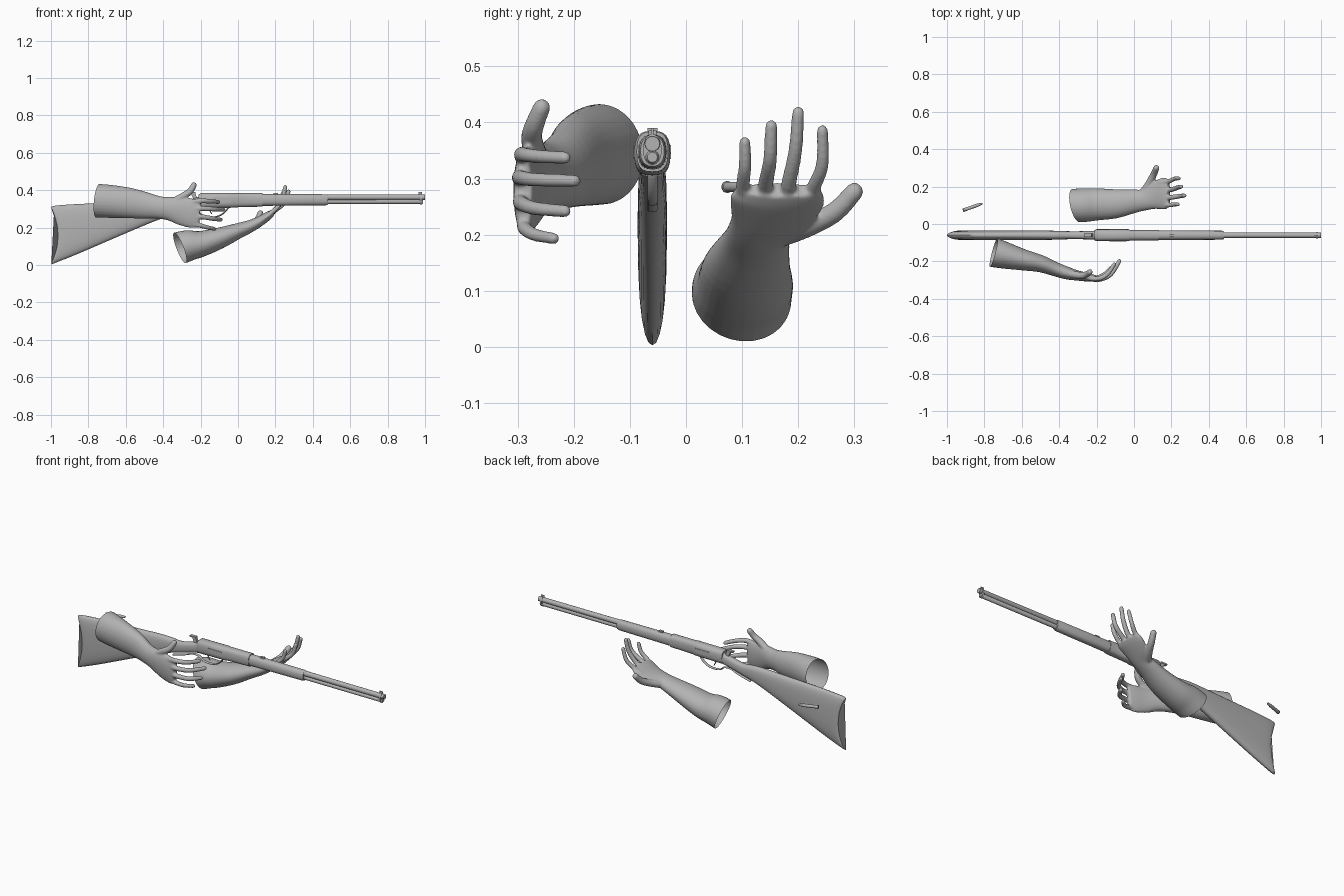
import bpy, bmesh, math
from mathutils import Vector

cube = bpy.data.objects.get("Cube")
if cube:
    bpy.data.objects.remove(cube, do_unlink=True)

GUN_Y = -0.06
grey = bpy.data.materials.new("plain grey")
grey.use_nodes = True
grey.diffuse_color = (0.45, 0.45, 0.45, 1)
bsdf = next(n for n in grey.node_tree.nodes if n.type == 'BSDF_PRINCIPLED')
bsdf.inputs["Base Color"].default_value = (0.45, 0.45, 0.45, 1)
bsdf.inputs["Roughness"].default_value = 0.6


def finish(name, bm, angle=40):
    """Turn a bmesh into a shaded object."""
    bmesh.ops.recalc_face_normals(bm, faces=bm.faces)
    mesh = bpy.data.meshes.new(name)
    bm.to_mesh(mesh)
    bm.free()
    obj = bpy.data.objects.new(name, mesh)
    bpy.context.collection.objects.link(obj)
    mesh.materials.append(grey)
    bpy.ops.object.select_all(action='DESELECT')
    obj.select_set(True)
    bpy.context.view_layer.objects.active = obj
    bpy.ops.object.shade_smooth_by_angle(angle=math.radians(angle))
    return obj


def resample(stations, steps):
    """Catmull-Rom interpolation of tuples."""
    if steps < 2:
        return stations
    out, n = [], len(stations)
    for i in range(n - 1):
        a, b = stations[max(i - 1, 0)], stations[i]
        c, d = stations[i + 1], stations[min(i + 2, n - 1)]
        for s in range(steps):
            t = s / steps
            out.append(tuple(
                q + 0.5 * t * (r - p + t * (2 * p - 5 * q + 4 * r - e + t * (3 * (q - r) + e - p)))
                for p, q, r, e in zip(a, b, c, d)))
    return out + [stations[-1]]


def bridge(bm, rings):
    loops = [[bm.verts.new(p) for p in ring] for ring in rings]
    n = len(loops[0])
    for a, b in zip(loops, loops[1:]):
        for i in range(n):
            j = (i + 1) % n
            bm.faces.new((a[i], a[j], b[j], b[i]))
    bm.faces.new(loops[0])
    bm.faces.new(loops[-1])


def sweep(bm, stations, width, steps=4, sides=16):
    """Elliptical tube; each station is x, y, z, half width, half thickness."""
    st = resample(stations, steps)
    pts = [Vector(s[:3]) for s in st]
    rings = []
    for i, s in enumerate(st):
        t = (pts[min(i + 1, len(pts) - 1)] - pts[max(i - 1, 0)]).normalized()
        w = Vector(width)
        u = (w - t * w.dot(t)).normalized()
        v = t.cross(u)
        angles = [2 * math.pi * k / sides for k in range(sides)]
        rings.append([pts[i] + u * s[3] * math.cos(a) + v * s[4] * math.sin(a) for a in angles])
    bridge(bm, rings)


def body(name, stations, power=2.6, steps=4, sides=24):
    """Rounded body along x; each station is x, bottom, top, half width, end bow."""
    rings = []
    for x, lo, hi, hw, bow in resample(stations, steps):
        ring = []
        for k in range(sides):
            a = 2 * math.pi * k / sides
            c, s = math.cos(a), math.sin(a)
            yy = math.copysign(abs(c) ** (2 / power), c)
            zz = math.copysign(abs(s) ** (2 / power), s)
            ring.append((x + bow * (1 - zz * zz), GUN_Y + hw * yy, (lo + hi) / 2 + (hi - lo) / 2 * zz))
        rings.append(ring)
    bm = bmesh.new()
    bridge(bm, rings)
    return finish(name, bm)


def rod(name, points, width=(0, 1, 0), steps=1, sides=20):
    bm = bmesh.new()
    sweep(bm, points, width, steps, sides)
    return finish(name, bm)


def block(name, x0, x1, z0, z1, hw, lean=0):
    bm = bmesh.new()
    bmesh.ops.create_cube(bm, size=1)
    for v in bm.verts:
        x = x0 if v.co.x < 0 else x1
        z = z0 if v.co.z < 0 else z1
        v.co = (x + (lean if v.co.z > 0 else 0), GUN_Y + v.co.y * 2 * hw, z)
    return finish(name, bm)


def arm(name, limb, width, digits, cut_point, cut_normal):
    """Forearm, palm and digits fused into one skin, open at the elbow."""
    bm = bmesh.new()
    sweep(bm, limb, width, sides=28)
    for path, r in digits:
        n = len(path) - 1
        radii = [r * (1 - 0.25 * i / n) for i in range(n + 1)]
        sweep(bm, [(*p, q, q) for p, q in zip(path, radii)], width)
        tip = bmesh.ops.create_icosphere(bm, subdivisions=2, radius=radii[-1])
        bmesh.ops.translate(bm, verts=tip["verts"], vec=path[-1])
    raw = finish(name + "_base", bm)
    fuse = raw.modifiers.new("fuse", 'REMESH')
    fuse.mode = 'VOXEL'
    fuse.voxel_size = 0.004
    relax = raw.modifiers.new("relax", 'SMOOTH')
    relax.factor = 0.5
    relax.iterations = 8
    mesh = bpy.data.meshes.new_from_object(raw.evaluated_get(bpy.context.evaluated_depsgraph_get()))
    bm = bmesh.new()
    bm.from_mesh(mesh)
    bpy.data.objects.remove(raw, do_unlink=True)
    bmesh.ops.bisect_plane(bm, geom=bm.verts[:] + bm.edges[:] + bm.faces[:],
                           plane_co=cut_point, plane_no=cut_normal, clear_outer=True)
    return finish(name, bm, 80)


# Wooden stock with hollowed butt, receiver and fore-end
body("stock", [(-1, .003, .308, .017, .038), (-.975, .012, .317, .024, .03), (-.85, .062, .326, .026, 0),
               (-.65, .148, .333, .026, 0), (-.48, .22, .34, .025, 0), (-.4, .25, .34, .023, 0),
               (-.33, .27, .335, .021, 0), (-.25, .292, .352, .022, 0), (-.19, .305, .372, .024, 0)])
body("receiver", [(-.21, .308, .376, .027, 0), (-.2, .304, .384, .032, 0), (-.03, .306, .385, .032, 0),
                  (-.02, .308, .384, .028, 0), (.13, .312, .384, .028, 0)], 2.8, 1)
body("fore_end", [(.12, .316, .379, .026, 0), (.47, .319, .378, .024, 0), (.48, .322, .376, .021, 0)], 2.4, 1)

# Barrel with a recessed bore, magazine tube and muzzle band
rod("barrel", [(x, GUN_Y, .362, r, r) for x, r in
               ((.1, .0155), (.999, .014), (1, .013), (1, .008), (.96, .008))])
rod("magazine_tube", [(x, GUN_Y, .338, r, r) for x, r in ((.1, .012), (.985, .012), (.99, .009))])
body("muzzle_band", [(.972, .324, .379, .0165, 0), (.984, .324, .379, .0165, 0)], 2.2, 1)
block("front_sight", .965, .985, .374, .39, .002)
block("rear_sight", .19, .215, .374, .386, .007)

# Hammer, loading gate, trigger and lever loop
block("hammer", -.235, -.212, .345, .385, .008, -.018)
block("hammer_spur", -.268, -.228, .382, .39, .009)
block("loading_gate", -.13, -.04, .335, .36, .0335)
rod("trigger", [(-.155, GUN_Y, .31, .004, .004), (-.15, GUN_Y, .29, .004, .003),
                (-.14, GUN_Y, .273, .003, .002)], steps=4, sides=8)
rod("lever", [(x, GUN_Y, z, .009, .004) for x, z in
              ((-.045, .318), (-.06, .295), (-.09, .268), (-.13, .256), (-.18, .26),
               (-.21, .28), (-.25, .283), (-.31, .262), (-.38, .244))], steps=4, sides=10)

# Loose cartridge
rod("cartridge", [(-.915 + .105 * t, .073 + .037 * t, .285, r, r) for t, r in
                  ((0, .0105), (.04, .0105), (.05, .009), (.75, .009), (.8, .0075), (.94, .006), (1, .003))],
    width=(0, 0, 1))

# Right arm reaching forward with the thumb raised
arm("right_arm",
    [(-.85, -.125, .342, .085, .08), (-.74, -.155, .343, .09, .078), (-.6, -.19, .333, .083, .058),
     (-.5, -.212, .319, .072, .046), (-.42, -.242, .307, .06, .038), (-.36, -.262, .3, .064, .034),
     (-.3, -.276, .287, .075, .027), (-.24, -.286, .275, .078, .022), (-.205, -.29, .272, .07, .016)],
    (0, 0, 1),
    [([(-.25, -.286, .337), (-.195, -.293, .343), (-.145, -.27, .34), (-.105, -.215, .337)], .015),
     ([(-.25, -.287, .3), (-.19, -.297, .302), (-.125, -.27, .298), (-.078, -.198, .296)], .015),
     ([(-.25, -.287, .26), (-.19, -.295, .257), (-.13, -.27, .247), (-.092, -.215, .242)], .015),
     ([(-.25, -.285, .222), (-.205, -.288, .212), (-.16, -.27, .2), (-.125, -.235, .193)], .014),
     ([(-.35, -.265, .335), (-.29, -.275, .37), (-.255, -.27, .395), (-.236, -.257, .427)], .021)],
    (-.75, -.15, .34), (-.95, .25, .1))

# Left arm with the open palm up
arm("left_arm",
    [(-.4, .1, .06, .085, .09), (-.28, .1, .1, .09, .085), (-.2, .105, .112, .086, .07),
     (-.1, .108, .143, .078, .057), (0, .122, .182, .063, .042), (.06, .13, .205, .057, .034),
     (.11, .15, .23, .073, .028), (.16, .163, .262, .085, .023), (.185, .165, .28, .075, .016)],
    (0, 1, 0),
    [([(.15, .1, .255), (.185, .101, .285), (.22, .105, .32), (.235, .105, .365)], .014),
     ([(.15, .14, .26), (.195, .142, .29), (.25, .15, .335), (.27, .152, .394)], .015),
     ([(.15, .18, .26), (.195, .183, .29), (.235, .195, .35), (.253, .2, .418)], .015),
     ([(.14, .218, .255), (.185, .228, .285), (.22, .243, .325), (.24, .243, .386)], .014),
     ([(.05, .17, .2), (.08, .215, .215), (.105, .265, .24), (.12, .3, .277)], .022)],
    (-.31, .1, .09), (-.9, -.2, -.35))
